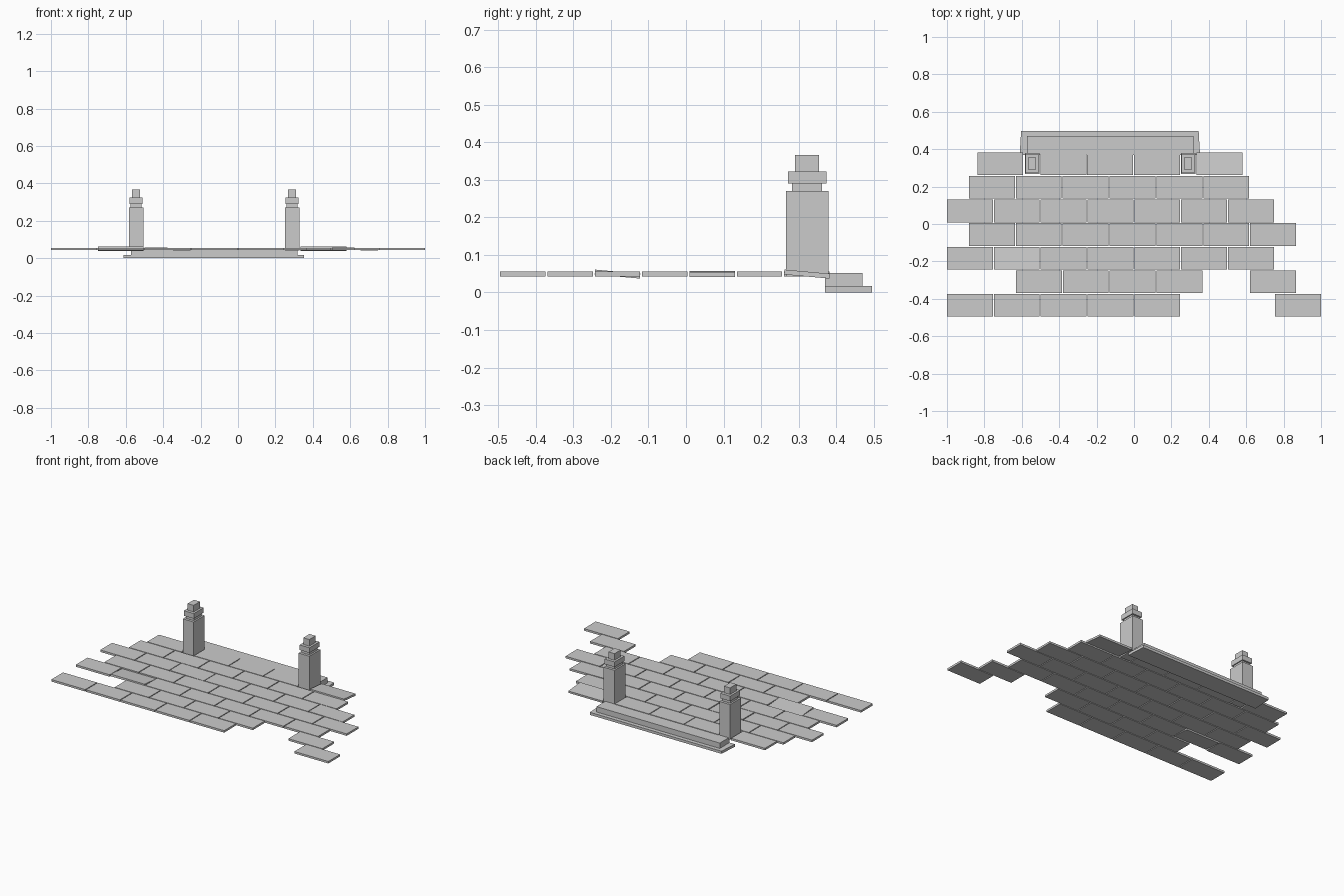
import bpy, bmesh
from mathutils import Matrix, Vector, Euler

if "Cube" in bpy.data.objects:
    bpy.data.objects.remove(bpy.data.objects["Cube"])


def add_box(bm, center, size, rot=(0, 0, 0), taper=1.0):
    """Box; taper scales the x of the +y side."""
    m = Matrix.Translation(center) @ Euler(rot).to_matrix().to_4x4() @ Matrix.Diagonal((*size, 1))
    verts = bmesh.ops.create_cube(bm, size=1)["verts"]
    for v in verts:
        if v.co.y > 0:
            v.co.x *= taper
        v.co = m @ v.co


def finish(bm, name):
    mesh = bpy.data.meshes.new(name)
    bm.to_mesh(mesh)
    bm.free()
    obj = bpy.data.objects.new(name, mesh)
    bpy.context.collection.objects.link(obj)
    return obj


# Paving: rows of staggered slabs, given as left edge positions per row
PITCH, ROW = 0.2505, 0.1262
def run(start, cols):
    return [start + PITCH * i for i in cols]

rows = [
    run(-1.0, [0, 1, 2, 3, 4, 7]),
    run(-0.631, [0, 1, 2, 3, 5]),
    run(-1.0, range(7)),
    run(-0.882, range(7)),
    run(-1.0, range(7)),
    run(-0.882, range(6)),
    [-0.838, -0.5, -0.25, 0.0, 0.335],
]
# Loose slabs (row, index): tilt
tilts = {(2, 1): (-0.09, 0, 0), (6, 4): (-0.09, 0, 0),
         (4, 2): (0, 0.012, 0), (4, 6): (0, 0.012, 0)}
bm = bmesh.new()
for r, starts in enumerate(rows):
    for i, x in enumerate(starts):
        add_box(bm, Vector((x + 0.1225, -0.435 + ROW * r, 0.049)),
                (0.245, 0.121, 0.013), tilts.get((r, i), (0, 0, 0)))
finish(bm, "paving_slabs")

# Back step: wide lower slab and narrower upper slab
bm = bmesh.new()
add_box(bm, Vector((-0.129, 0.433, 0.0085)), (0.964, 0.126, 0.017), taper=0.985)
finish(bm, "lower_step")
bm = bmesh.new()
add_box(bm, Vector((-0.128, 0.42, 0.0345)), (0.89, 0.1, 0.035))
finish(bm, "upper_step")

# Pillars: (width x, depth y, z bottom, z top) stacked blocks
blocks = [(0.078, 0.113, 0.042, 0.271), (0.057, 0.08, 0.271, 0.29),
          (0.071, 0.102, 0.29, 0.323), (0.044, 0.064, 0.323, 0.366)]
for name, px in (("left_pillar", -0.545), ("right_pillar", 0.289)):
    bm = bmesh.new()
    for w, d, z0, z1 in blocks:
        add_box(bm, Vector((px, 0.323, (z0 + z1) / 2)), (w, d, z1 - z0))
    finish(bm, name)
